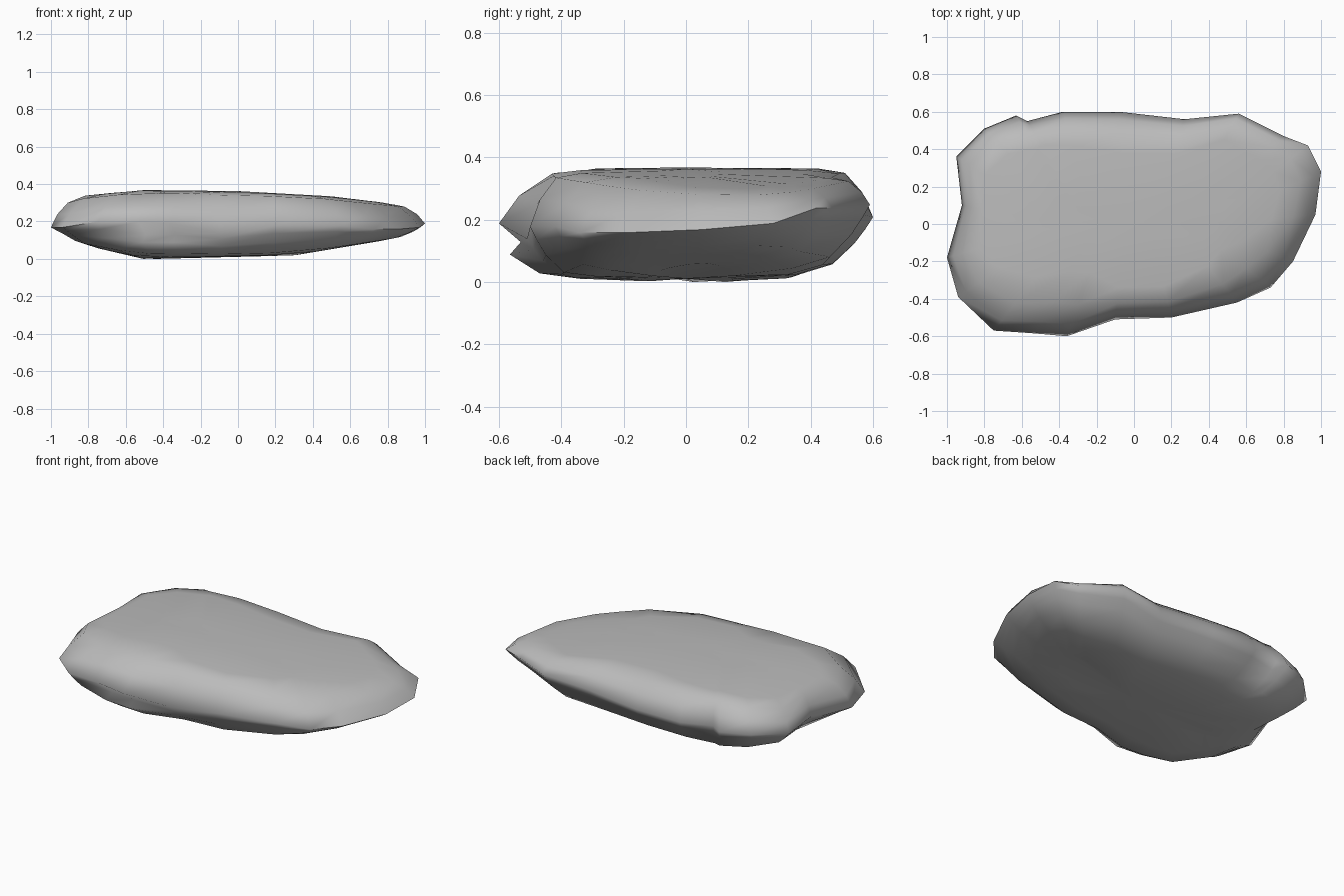
import bpy
import bmesh
import math

default_cube = bpy.data.objects.get("Cube")
if default_cube:
    bpy.data.objects.remove(default_cube, do_unlink=True)

# Widest outline of the slab: x, y, height of the rim, width of the upper slope
OUTLINE = [
    (-1, -.18, .18, .09), (-.94, -.39, .18, .12), (-.75, -.57, .21, .15),
    (-.53, -.585, .21, .17), (-.36, -.6, .2, .17), (-.1, -.51, .15, .1),
    (.2, -.5, .19, .1), (.55, -.42, .19, .14), (.73, -.34, .17, .18),
    (.85, -.2, .17, .16), (.97, .05, .18, .12), (1, .28, .2, .11),
    (.93, .42, .25, .1), (.8, .47, .25, .08), (.56, .59, .26, .07),
    (.27, .56, .23, .1), (-.08, .6, .22, .11), (-.38, .6, .22, .09),
    (-.57, .55, .23, .07), (-.63, .58, .22, .09), (-.8, .51, .22, .08),
    (-.95, .36, .21, .08), (-.92, .1, .21, .06),
]

# Height profiles of the upper and lower surfaces
TOP_ALONG_X = [(-.93, .32), (-.84, .35), (-.55, .38), (0, .374), (.5, .346), (.9, .3)]
BASE_ALONG_X = [(-.95, .13), (-.8, .08), (-.5, .01), (.3, .03), (.6, .08), (.9, .13)]
BASE_ALONG_Y = [(-.5, .03), (-.25, .012), (.15, 0), (.3, .015), (.55, .08)]


def interpolate(profile, position):
    """Read a height from a profile, clamped at both ends."""
    if position <= profile[0][0]:
        return profile[0][1]
    for (start, low), (end, high) in zip(profile, profile[1:]):
        if position <= end:
            return low + (high - low) * (position - start) / (end - start)
    return profile[-1][1]


def top_height(x, y):
    return interpolate(TOP_ALONG_X, x)


def base_height(x, y):
    along_x = interpolate(BASE_ALONG_X, x)
    along_y = interpolate(BASE_ALONG_Y, y)
    return math.hypot(along_x, along_y)


def inset(x, y, distance):
    """Move an outline point inwards by roughly the given distance."""
    return x * (1 - distance), y * (1 - distance / .6)


def surface_point(point, distance, height, blend):
    """Blend between the rim and the upper or lower surface."""
    x, y, rim, slope = point
    x, y = inset(x, y, distance)
    return x, y, rim + (height(x, y) - rim) * blend


def is_undercut(point):
    x, y = point[:2]
    return -.6 < x < -.2 and y < -.5


# Stone: concentric rings running from the underside, over the rim, to the top
rings = []
for distance, blend in ((.45, 1), (.25, 1), (.13, .95)):
    rings.append([surface_point(p, distance, base_height, blend) for p in OUTLINE])

lower_ledge = []
groove = []
for point in OUTLINE:
    if is_undercut(point):
        # The front corner has a shallow groove above a projecting ledge
        lower_ledge.append((*inset(*point[:2], .035), .1))
        groove.append((*inset(*point[:2], .07), .14))
    else:
        lower_ledge.append(surface_point(point, .06, base_height, .6))
        groove.append(surface_point(point, .025, base_height, .28))
rings += [lower_ledge, groove, [point[:3] for point in OUTLINE]]

for share, blend in ((.38, .5), (1, .9), (2, .98)):
    rings.append([surface_point(p, p[3] * share, top_height, blend) for p in OUTLINE])
rings.append([surface_point(p, .5, top_height, 1) for p in OUTLINE])

bm = bmesh.new()
loops = [[bm.verts.new(position) for position in ring] for ring in rings]
count = len(OUTLINE)
for below, above in zip(loops, loops[1:]):
    for i in range(count):
        j = (i + 1) % count
        bm.faces.new((below[i], below[j], above[j], above[i]))

# Close the underside and the top with fans
for loop, height in ((loops[0], base_height), (loops[-1], top_height)):
    centre = bm.verts.new((0, 0, height(0, 0)))
    for i in range(count):
        bm.faces.new((loop[i], loop[(i + 1) % count], centre))
bmesh.ops.recalc_face_normals(bm, faces=bm.faces)

# Rest the stone on the ground
lowest = min(vertex.co.z for vertex in bm.verts)
bmesh.ops.translate(bm, verts=bm.verts, vec=(0, 0, -lowest))

mesh = bpy.data.meshes.new("flat_stone")
bm.to_mesh(mesh)
bm.free()
stone = bpy.data.objects.new("flat_stone", mesh)
bpy.context.collection.objects.link(stone)

# Plain grey colour
grey = (.5, .5, .5, 1)
material = bpy.data.materials.new("stone_grey")
material.use_nodes = True
material.diffuse_color = grey
shader = next(n for n in material.node_tree.nodes if n.type == "BSDF_PRINCIPLED")
shader.inputs["Base Color"].default_value = grey
shader.inputs["Roughness"].default_value = .9
mesh.materials.append(material)

# Smooth shading with only the hard creases kept
bpy.ops.object.select_all(action="DESELECT")
stone.select_set(True)
bpy.context.view_layer.objects.active = stone
bpy.ops.object.shade_smooth_by_angle(angle=math.radians(80))
